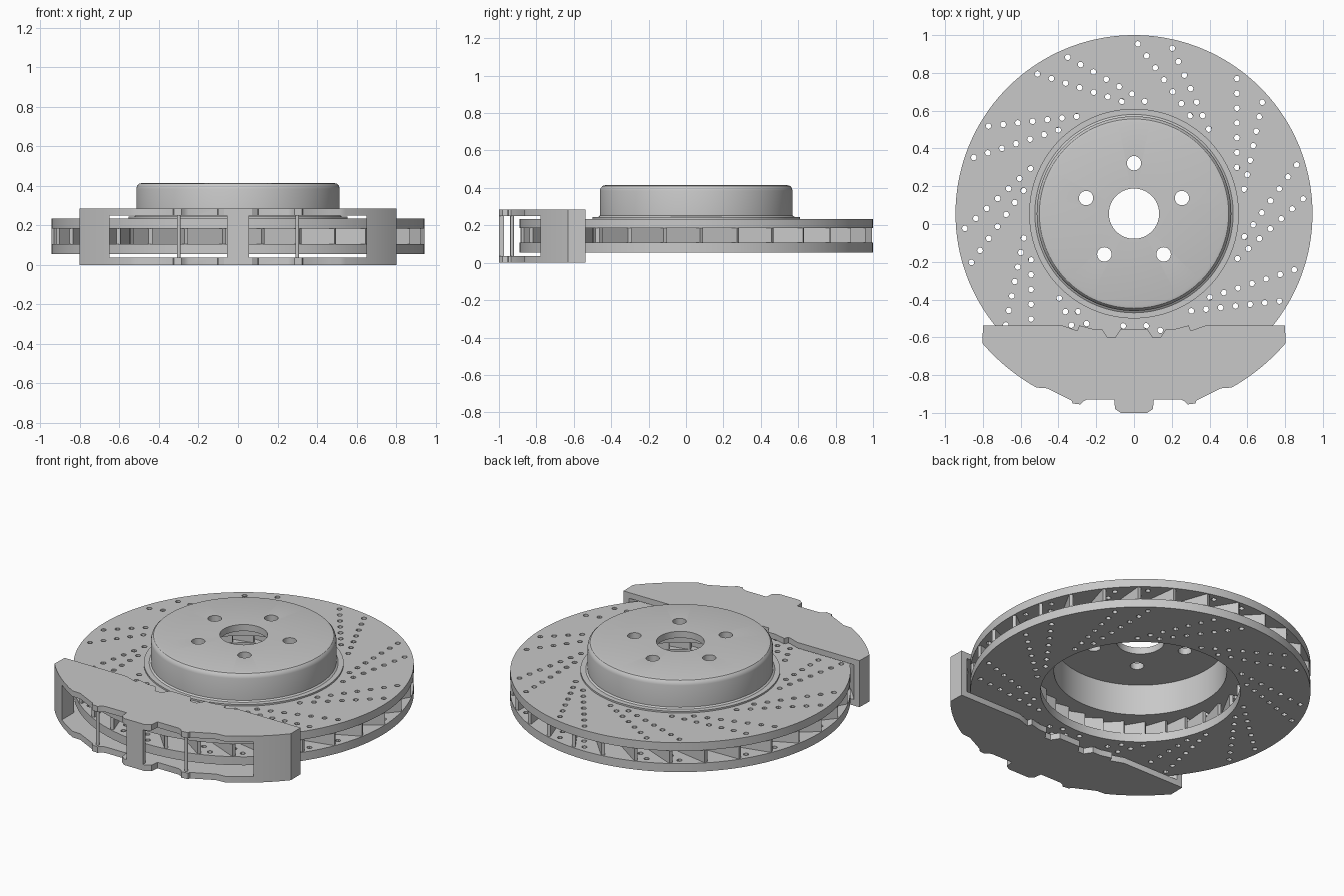
import bpy, bmesh
from math import sin, cos, pi, radians
from mathutils import Matrix, Vector

cube = bpy.data.objects.get("Cube")
if cube:
    bpy.data.objects.remove(cube, do_unlink=True)

CENTRE = Vector((0, 0.055, 0))   # disc axis

metal = bpy.data.materials.new("grey_metal")
metal.use_nodes = True
GREY = (0.58, 0.58, 0.58, 1)
metal.diffuse_color = GREY
metal.node_tree.nodes["Principled BSDF"].inputs["Base Color"].default_value = GREY


def finish(name, bm):
    bmesh.ops.recalc_face_normals(bm, faces=bm.faces[:])
    mesh = bpy.data.meshes.new(name)
    bm.to_mesh(mesh)
    bm.free()
    mesh.materials.append(metal)
    ob = bpy.data.objects.new(name, mesh)
    bpy.context.collection.objects.link(ob)
    return ob


def activate(ob):
    bpy.ops.object.select_all(action='DESELECT')
    ob.select_set(True)
    bpy.context.view_layer.objects.active = ob


def smooth(ob):
    activate(ob)
    bpy.ops.object.shade_smooth_by_angle(angle=radians(30))


def lathe(name, profile, steps=144):
    """Closed (radius, height) profile turned round the disc axis."""
    bm = bmesh.new()
    rings = []
    for i in range(steps):
        a = 2 * pi * i / steps
        rings.append([bm.verts.new(CENTRE + Vector((r * cos(a), r * sin(a), z)))
                      for r, z in profile])
    n = len(profile)
    for i in range(steps):
        p, q = rings[i], rings[(i + 1) % steps]
        for j in range(n):
            k = (j + 1) % n
            bm.faces.new((p[j], q[j], q[k], p[k]))
    return finish(name, bm)


def add_box(bm, lo, hi, matrix=Matrix()):
    lo, hi = Vector(lo), Vector(hi)
    size = Matrix.Diagonal((*(hi - lo), 1))
    bmesh.ops.create_cube(bm, size=1, matrix=matrix @ Matrix.Translation((lo + hi) / 2) @ size)


def add_cylinder(bm, pos, radius, z0, z1, segments):
    bmesh.ops.create_cone(bm, cap_ends=True, segments=segments, radius1=radius,
                          radius2=radius, depth=z1 - z0,
                          matrix=Matrix.Translation((pos[0], pos[1], (z0 + z1) / 2)))


def cut(target, cutter):
    mod = target.modifiers.new("cut", 'BOOLEAN')
    mod.operation = 'DIFFERENCE'
    mod.solver = 'EXACT'
    mod.object = cutter
    activate(target)
    bpy.ops.object.modifier_apply(modifier=mod.name)


def discard(cutter):
    bpy.data.objects.remove(cutter, do_unlink=True)


# Upper friction plate with the hollow hat, and the lower friction plate
upper = lathe("upper_disc_and_hat", [
    (0.945, 0.185), (0.945, 0.235), (0.555, 0.235), (0.555, 0.245), (0.525, 0.245),
    (0.515, 0.252), (0.515, 0.385), (0.511, 0.4), (0.501, 0.411), (0.485, 0.415),
    (0.133, 0.415), (0.133, 0.375), (0.48, 0.375), (0.48, 0.185)])
lower = lathe("lower_disc", [(0.555, 0.055), (0.945, 0.055), (0.945, 0.107), (0.555, 0.107)])

# Slanted rows of drilled holes and five bolt holes
bm = bmesh.new()
for group in range(10):
    for offset in (0, -11.7):
        turn = Matrix.Rotation(radians(36 * group + offset), 4, 'Z')
        for i in range(7):
            pos = CENTRE + turn @ Vector((0.545, 0.245 + 0.0783 * i, 0))
            add_cylinder(bm, pos, 0.015, 0, 0.3, 12)
for i in range(5):
    a = radians(90 + 72 * i)
    add_cylinder(bm, CENTRE + 0.267 * Vector((cos(a), sin(a), 0)), 0.038, 0.32, 0.5, 32)
drills = finish("drill_cutter", bm)
cut(upper, drills)
cut(lower, drills)
discard(drills)

# Slanted cooling vanes between the plates
bm = bmesh.new()
for i in range(30):
    turn = Matrix.Translation(CENTRE) @ Matrix.Rotation(radians(12 * i - 4.7), 4, 'Z')
    add_box(bm, (0.535, 0.155, 0.106), (0.555, 0.763, 0.186), turn)
finish("cooling_vanes", bm)

# Caliper body: half outline, mirrored and extruded
half = [(0.07, -0.555), (0.1, -0.602), (0.14, -0.602), (0.17, -0.555), (0.22, -0.555),
        (0.29, -0.537), (0.3, -0.565), (0.38, -0.537), (0.8, -0.537)]
for i in range(13):
    a = radians(-40.6 - 20.1 * i / 12)
    half.append((1.056 * cos(a), CENTRE.y + 1.056 * sin(a)))
half += [(0.46, -0.87), (0.35, -0.925), (0.33, -0.935), (0.325, -0.95), (0.285, -0.955),
         (0.27, -0.94), (0.25, -0.93), (0.105, -0.93), (0.1, -0.98), (0.07, -1.0)]
outline = half + [(-x, y) for x, y in reversed(half)]
bm = bmesh.new()
base = bm.faces.new([bm.verts.new((x, y, 0)) for x, y in outline])
top = bmesh.ops.extrude_face_region(bm, geom=[base])["geom"]
bmesh.ops.translate(bm, vec=(0, 0, 0.285), verts=[v for v in top if isinstance(v, bmesh.types.BMVert)])
caliper = finish("caliper_body", bm)

# Hollow for the disc, recess behind the bridge, and the two windows
Z0, Z1 = 0.037, 0.25
bm = bmesh.new()
add_cylinder(bm, CENTRE, 0.965, Z0, Z1, 144)
hollow = finish("hollow_cutter", bm)
bm = bmesh.new()
add_box(bm, (-0.2, -0.973, Z0), (0.2, -0.7, Z1))
recess = finish("recess_cutter", bm)
bm = bmesh.new()
for x0, x1 in ((-0.65, -0.055), (0.055, 0.65)):
    add_box(bm, (x0, -1.1, Z0), (x1, -0.65, Z1))
windows = finish("window_cutter", bm)
for cutter in (hollow, recess, windows):
    cut(caliper, cutter)
    discard(cutter)

# Retaining pins across the windows
bm = bmesh.new()
for x in (-0.3, 0.3):
    add_cylinder(bm, (x, -0.93), 0.01, 0.02, 0.265, 16)
pins = finish("caliper_pins", bm)

for ob in (upper, lower, caliper, pins):
    smooth(ob)
